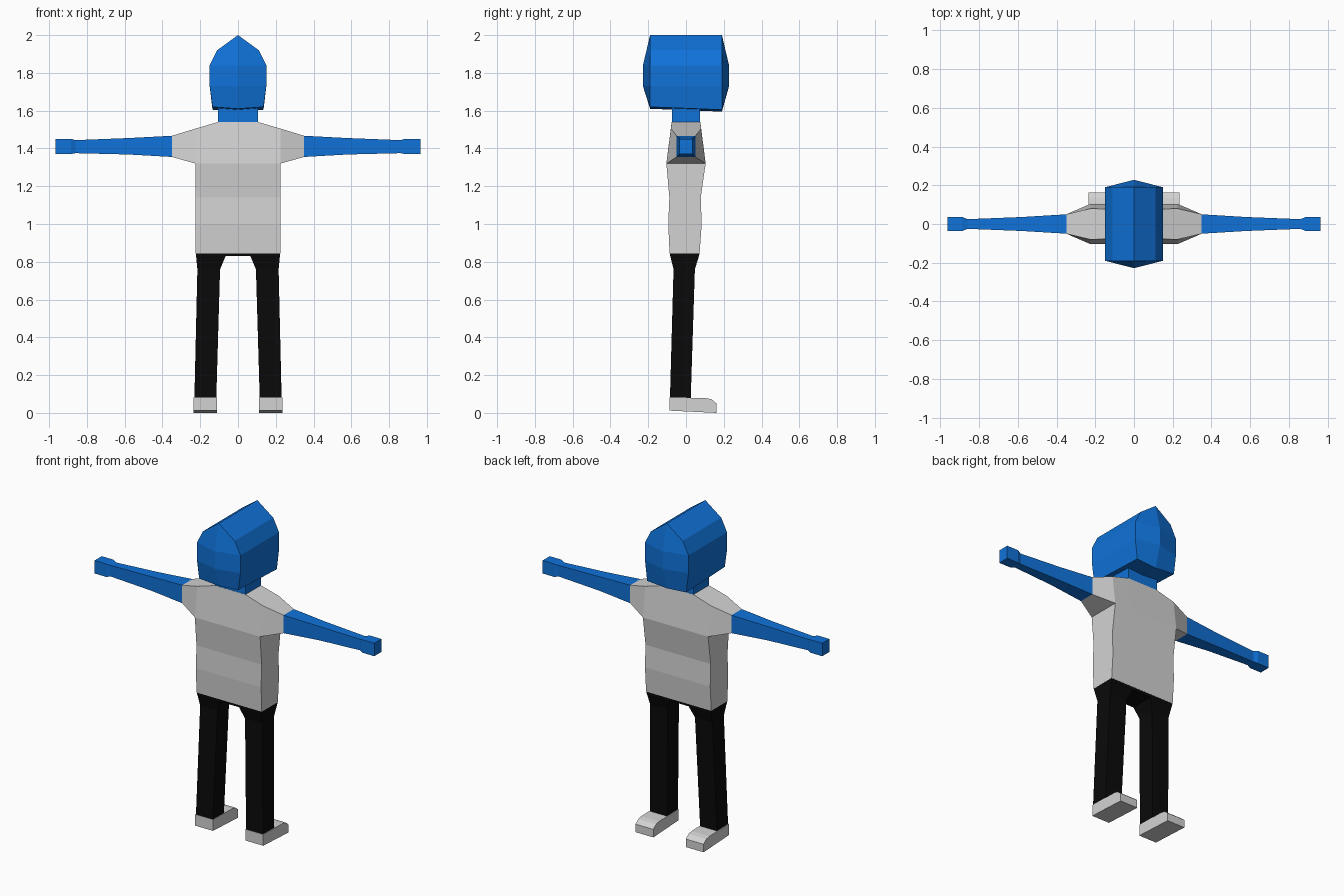
import bpy
import bmesh

if "Cube" in bpy.data.objects:
    bpy.data.objects.remove(bpy.data.objects["Cube"])


def material(name, rgb):
    m = bpy.data.materials.new(name)
    m.diffuse_color = (*rgb, 1)
    m.use_nodes = True
    m.node_tree.nodes["Principled BSDF"].inputs["Base Color"].default_value = m.diffuse_color
    return m


BLUE = material("blue", (0.005, 0.17, 0.70))
GREY = material("light grey", (0.65, 0.65, 0.65))
BLACK = material("black", (0.003, 0.003, 0.003))


def make(name, verts, faces, mat):
    bm = bmesh.new()
    vs = [bm.verts.new(v) for v in verts]
    for f in faces:
        bm.faces.new([vs[i] for i in f])
    bmesh.ops.recalc_face_normals(bm, faces=bm.faces)
    me = bpy.data.meshes.new(name)
    bm.to_mesh(me)
    bm.free()
    me.materials.append(mat)
    ob = bpy.data.objects.new(name, me)
    bpy.context.collection.objects.link(ob)
    return ob


def loft(name, rings, mat):
    """Skin a list of equal-length rings and cap both ends."""
    n = len(rings[0])
    verts = [v for r in rings for v in r]
    faces = [list(range(n)), list(range(len(verts) - n, len(verts)))]
    for k in range(len(rings) - 1):
        a = k * n
        for i in range(n):
            j = (i + 1) % n
            faces.append((a + i, a + j, a + n + j, a + n + i))
    return make(name, verts, faces, mat)


def flat_ring(x0, x1, y0, y1, z):
    return [(x0, y0, z), (x1, y0, z), (x1, y1, z), (x0, y1, z)]


def side_ring(x, zb, zt, yb, yt):
    return [(x, -yb, zb), (x, yb, zb), (x, yt, zt), (x, -yt, zt)]


# Head: pointed profile along y, with a creased bulge on each end
half = [(0.11, 1.92), (0.15, 1.84), (0.15, 1.73), (0.135, 1.62)]
outline = [(0, 2.0)] + half + [(0, 1.61)] + [(-x, z) for x, z in half[::-1]]
verts, faces = [], []
for s in (-1, 1):
    b = len(verts)
    for x, z in outline:
        drop = 0.015 if s > 0 and z < 1.65 else 0
        verts.append((x, s * 0.19, z - drop))
    verts += [(0, s * 0.228, 1.84), (0, s * 0.228, 1.73)]
    for f in ((0, 1, 2, 10), (10, 2, 3, 11), (11, 3, 4, 5),
              (0, 10, 8, 9), (10, 11, 7, 8), (11, 5, 6, 7)):
        faces.append([b + i for i in f])
for i in range(10):
    j = (i + 1) % 10
    faces.append((i, j, 12 + j, 12 + i))
make("head", verts, faces, BLUE)

# Neck
loft("neck", [flat_ring(-0.105, 0.105, -0.075, 0.075, z) for z in (1.53, 1.64)], BLUE)

# Shirt body and the shoulder yoke with short sleeves
loft("shirt_body", [flat_ring(-0.225, 0.225, y0, y1, z) for y0, y1, z in (
    (-0.087, 0.072, 0.845), (-0.094, 0.083, 1.0),
    (-0.088, 0.078, 1.14), (-0.104, 0.104, 1.32))], GREY)
yoke = [(0.105, 1.32, 1.54, 0.104, 0.076), (0.225, 1.32, 1.505, 0.104, 0.08),
        (0.35, 1.355, 1.467, 0.05, 0.05)]
loft("shirt_shoulders", [side_ring(-r[0], *r[1:]) for r in yoke[::-1]]
     + [side_ring(*r) for r in yoke], GREY)

# Hips joining both legs
loft("hips", [flat_ring(-0.222, 0.222, -0.084, 0.069, 0.83),
              flat_ring(-0.224, 0.224, -0.086, 0.071, 0.846)], BLACK)

arm = [(0.35, 1.355, 1.467, 0.05, 0.05), (0.58, 1.368, 1.455, 0.036, 0.036),
       (0.86, 1.375, 1.444, 0.025, 0.025)]
hand = [(0.86, 1.375, 1.444, 0.025, 0.025), (0.885, 1.37, 1.451, 0.035, 0.035),
        (0.965, 1.37, 1.451, 0.035, 0.035)]
leg = [(0.065, 0.222, -0.084, 0.069, 0.832), (0.095, 0.215, -0.066, 0.047, 0.76),
       (0.115, 0.231, -0.085, 0.025, 0.075)]
shoe = [(-0.087, 0.012), (-0.087, 0.082), (0.105, 0.078), (0.135, 0.072),
        (0.162, 0.05), (0.162, 0.0)]

for s, side in ((-1, "left"), (1, "right")):
    # Arm and hand
    for part, rings in (("arm", arm), ("hand", hand)):
        loft(f"{side}_{part}", [side_ring(s * r[0], *r[1:]) for r in rings], BLUE)
    # Trouser leg
    loft(f"{side}_leg", [flat_ring(s * a, s * b, y0, y1, z)
                         for a, b, y0, y1, z in leg], BLACK)
    # Shoe: side profile extruded across its width
    loft(f"{side}_shoe", [[(s * x, y, z) for y, z in shoe] for x in (0.112, 0.235)], GREY)
